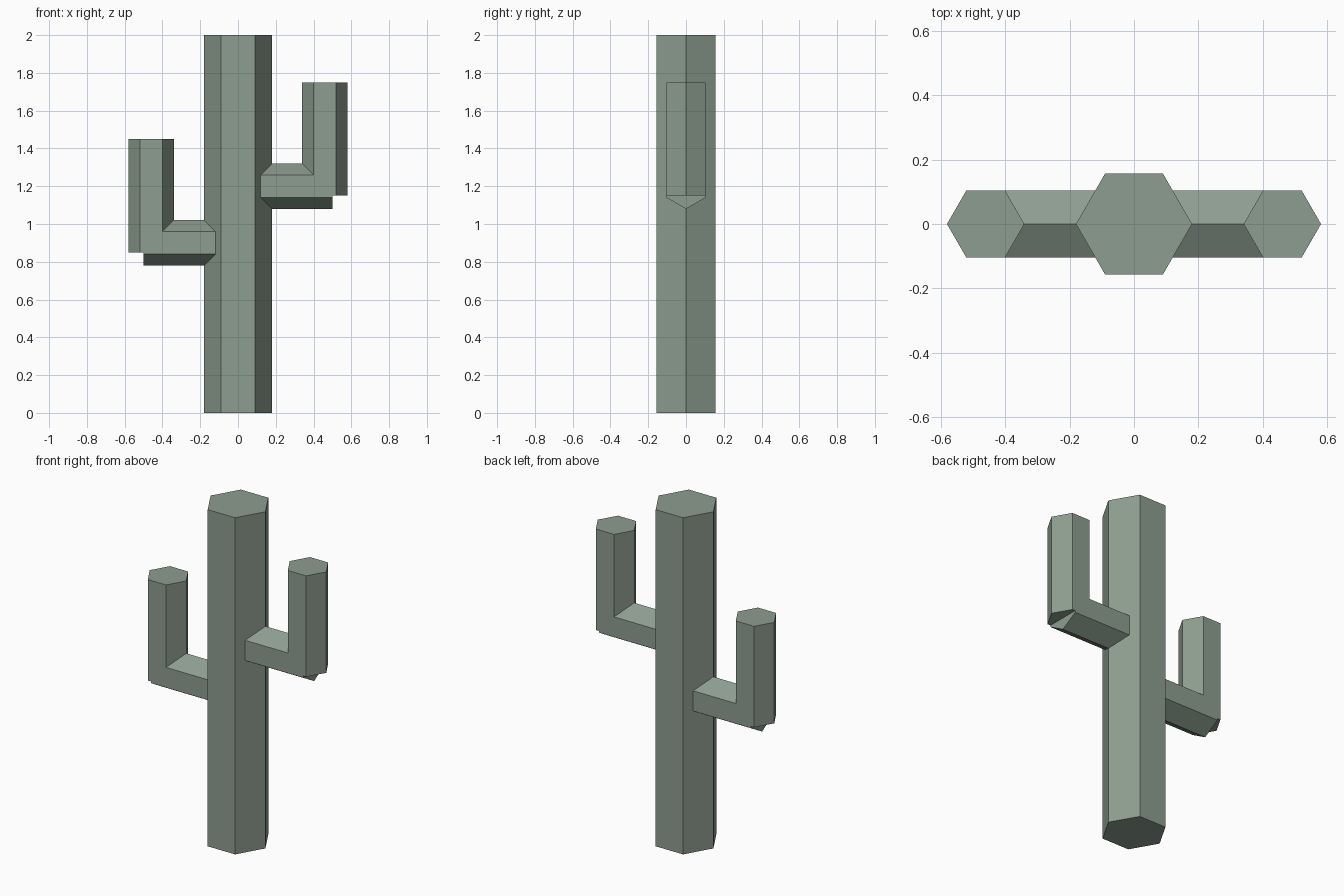
import bpy
import bmesh
from math import cos, sin, tau
from mathutils import Vector

default = bpy.data.objects.get("Cube")
if default:
    bpy.data.objects.remove(default, do_unlink=True)

# Single muted green
GREEN = (0.27, 0.34, 0.28, 1.0)
green = bpy.data.materials.new("cactus_green")
green.use_nodes = True
green.diffuse_color = GREEN
green.node_tree.nodes["Principled BSDF"].inputs["Base Color"].default_value = GREEN


def hex_prism(name, start, end, radius, corner_dir):
    """Six-sided bar from start to end, with one corner pointing along corner_dir."""
    start, end, u = Vector(start), Vector(end), Vector(corner_dir)
    v = (end - start).normalized().cross(u)
    bm = bmesh.new()
    ring = [bm.verts.new(start + radius * (cos(tau * i / 6) * u + sin(tau * i / 6) * v))
            for i in range(6)]
    base = bm.faces.new(ring)
    extruded = bmesh.ops.extrude_face_region(bm, geom=[base], use_keep_orig=True)
    moved = [e for e in extruded["geom"] if isinstance(e, bmesh.types.BMVert)]
    bmesh.ops.translate(bm, verts=moved, vec=end - start)
    bmesh.ops.recalc_face_normals(bm, faces=bm.faces)
    mesh = bpy.data.meshes.new(name)
    bm.to_mesh(mesh)
    bm.free()
    mesh.materials.append(green)
    obj = bpy.data.objects.new(name, mesh)
    bpy.context.collection.objects.link(obj)
    return obj


X, Z = (1, 0, 0), (0, 0, 1)

# Trunk
hex_prism("trunk", (0, 0, 0), (0, 0, 2), 0.18, X)

# Arms: a level branch out of the trunk, then an upright
for label, side, height in (("left", 1, 1.2), ("right", -1, 0.9)):
    hex_prism(f"{label}_arm_branch", (side * 0.1, 0, height),
              (side * 0.5, 0, height), 0.12, Z)
    hex_prism(f"{label}_arm_upright", (side * 0.46, 0, height - 0.05),
              (side * 0.46, 0, height + 0.55), 0.12, X)
